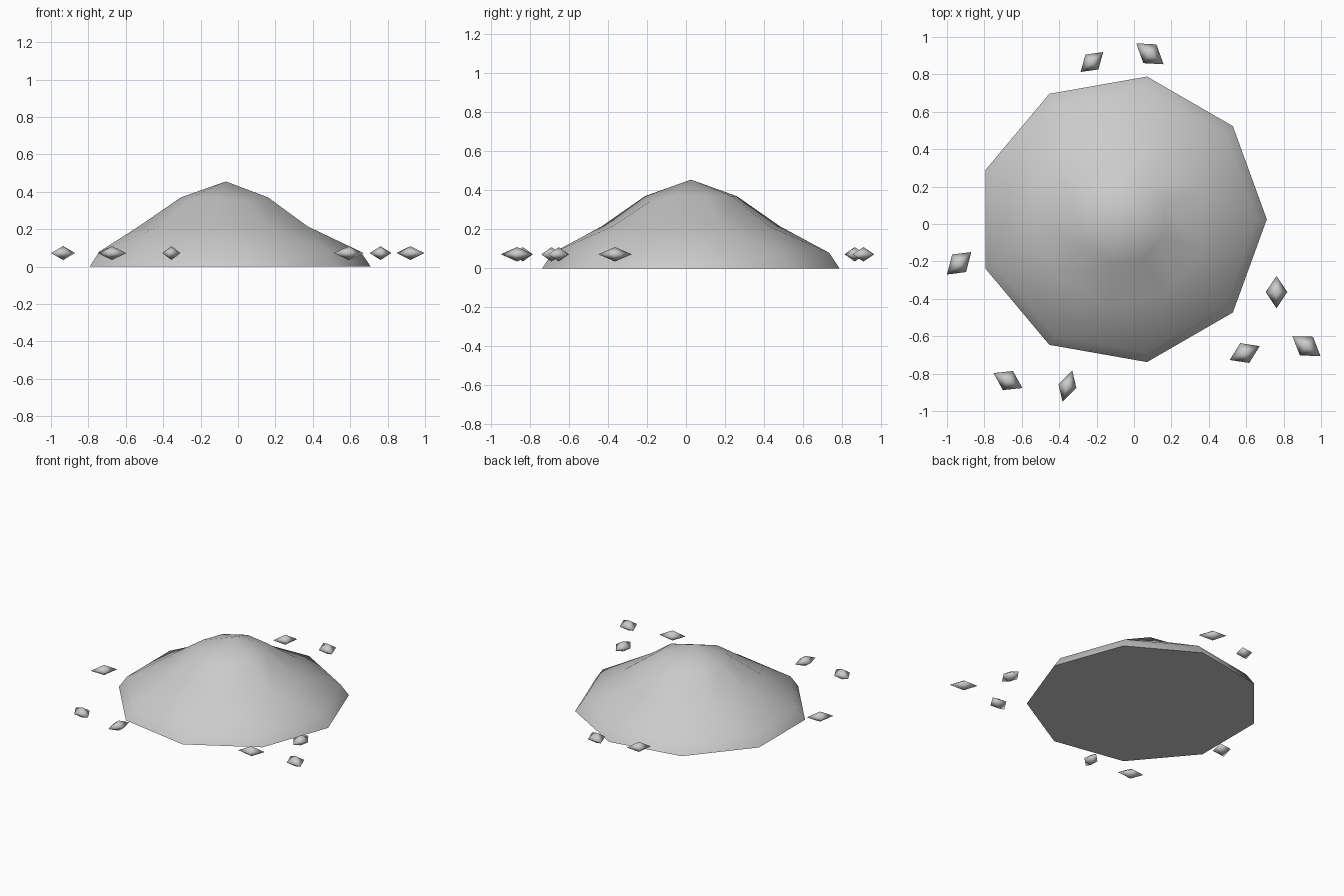
import bpy, bmesh
from math import cos, sin, radians
from mathutils import Vector

cube = bpy.data.objects.get("Cube")
if cube:
    bpy.data.objects.remove(cube, do_unlink=True)

# Single stone colour
stone = bpy.data.materials.new("stone_grey")
stone.use_nodes = True
GREY = (0.6, 0.6, 0.6, 1)
stone.diffuse_color = GREY
stone.node_tree.nodes["Principled BSDF"].inputs["Base Color"].default_value = GREY


def finish(bm, name):
    """Turn a bmesh into a smooth shaded object."""
    bmesh.ops.recalc_face_normals(bm, faces=bm.faces)
    for f in bm.faces:
        f.smooth = True
    for e in bm.edges:
        # the flat underside keeps a crisp border
        if any(len(f.verts) > 4 for f in e.link_faces):
            e.smooth = False
    mesh = bpy.data.meshes.new(name)
    bm.to_mesh(mesh)
    bm.free()
    mesh.materials.append(stone)
    obj = bpy.data.objects.new(name, mesh)
    bpy.context.collection.objects.link(obj)
    return obj


# Mound: nine-sided rings, the upper two turned by half a step
SIDES = 9
CENTRE = Vector((-0.065, 0.025, 0))
RINGS = [(0.775, 0, 0), (0.72, 0.08, 0), (0.465, 0.215, 20), (0.24, 0.37, 20)]
bm = bmesh.new()
rings = []
for radius, z, turn in RINGS:
    ring = []
    for i in range(SIDES):
        a = radians(turn + i * 360 / SIDES)
        ring.append(bm.verts.new(CENTRE + Vector((radius * cos(a), radius * sin(a), z))))
    rings.append(ring)
rings[3][7].co.z -= 0.025  # shallow dent on the front slope
base, shoulder, middle, crown = rings
peak = bm.verts.new(CENTRE + Vector((0, 0, 0.455)))
bm.faces.new(base)
for i in range(SIDES):
    j = (i + 1) % SIDES
    bm.faces.new((base[i], base[j], shoulder[j], shoulder[i]))
    bm.faces.new((shoulder[i], shoulder[j], middle[i]))
    bm.faces.new((shoulder[j], middle[j], middle[i]))
    bm.faces.new((middle[i], middle[j], crown[j], crown[i]))
    bm.faces.new((crown[i], crown[j], peak))
finish(bm, "mound")

# Pebbles: flat eight-faced chips, given by centre and two half diagonals
PEBBLES = [
    ((-0.935, -0.21), (0.065, 0.06), (-0.037, 0.047)),
    ((-0.225, 0.866), (0.06, 0.053), (-0.035, 0.04)),
    ((0.085, 0.91), (0.073, -0.056), (0.035, 0.05)),
    ((0.762, -0.364), (0, 0.086), (-0.058, 0)),
    ((0.922, -0.653), (0.075, -0.053), (0.035, 0.05)),
    ((0.592, -0.69), (0.08, 0.037), (-0.024, 0.053)),
    ((-0.674, -0.837), (0.077, -0.04), (0.027, 0.051)),
    ((-0.356, -0.867), (0.026, 0.083), (-0.048, 0.01)),
]
for n, (centre, long_half, short_half) in enumerate(PEBBLES, 1):
    c = Vector((*centre, 0.072))
    d1, d2 = Vector((*long_half, 0)), Vector((*short_half, 0))
    up = Vector((0, 0, 0.037))
    bm = bmesh.new()
    rim = [bm.verts.new(c + d) for d in (d1, d2, -d1, -d2)]
    for tip in (bm.verts.new(c + up), bm.verts.new(c - up)):
        for i in range(4):
            bm.faces.new((rim[i], rim[(i + 1) % 4], tip))
    finish(bm, f"pebble_{n}")
